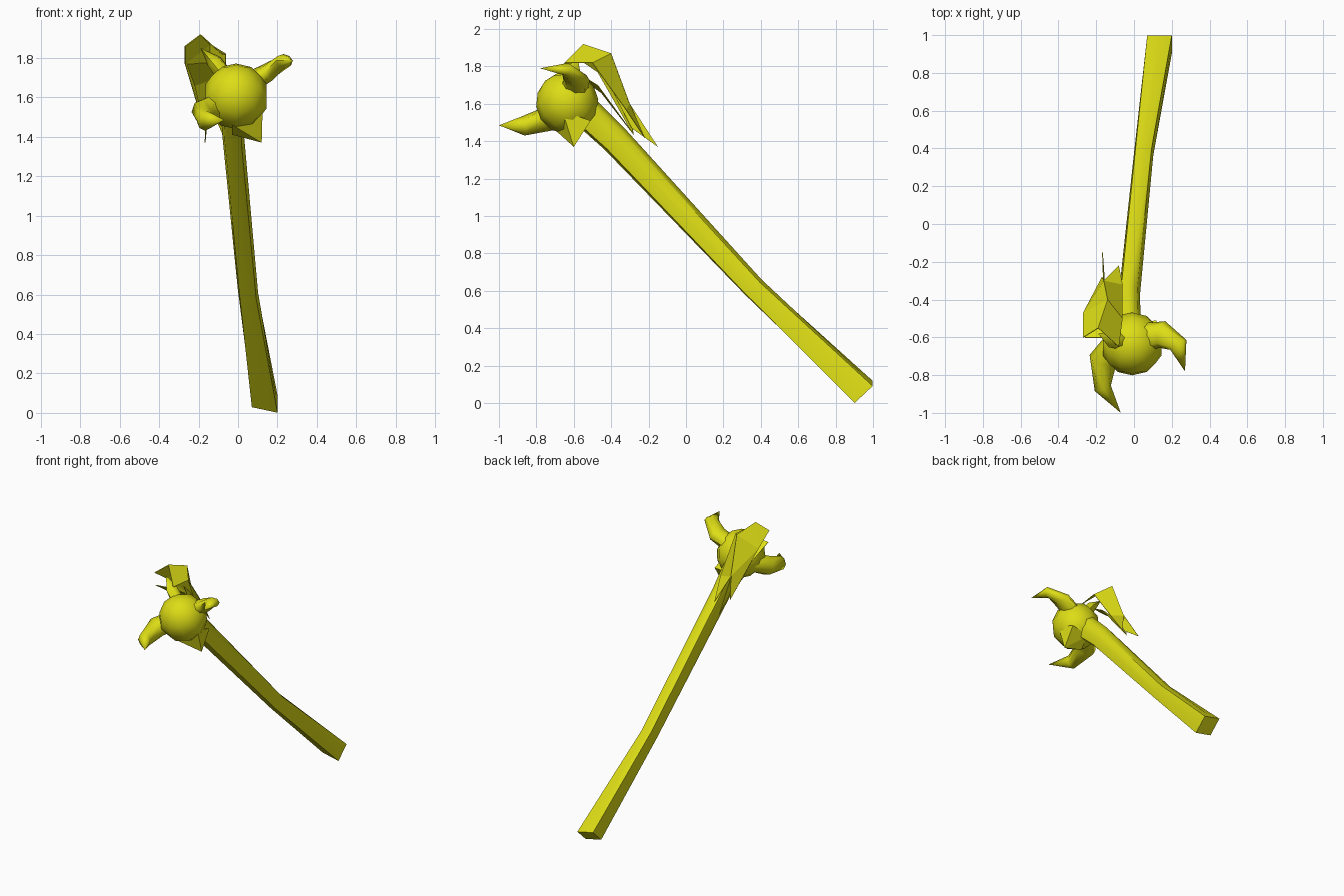
import bpy, bmesh, math
from mathutils import Vector, Matrix

if "Cube" in bpy.data.objects:
    bpy.data.objects.remove(bpy.data.objects["Cube"])

yellow = bpy.data.materials.new("olive_yellow")
yellow.diffuse_color = (0.72, 0.72, 0.008, 1)
yellow.use_nodes = True
yellow.node_tree.nodes["Principled BSDF"].inputs["Base Color"].default_value = yellow.diffuse_color


def finish(name, bm, smooth=None):
    """Turn a bmesh into a coloured object, smooth below the given angle."""
    me = bpy.data.meshes.new(name)
    bm.to_mesh(me)
    bm.free()
    me.materials.append(yellow)
    ob = bpy.data.objects.new(name, me)
    bpy.context.scene.collection.objects.link(ob)
    if smooth:
        bpy.ops.object.select_all(action='DESELECT')
        ob.select_set(True)
        bpy.context.view_layer.objects.active = ob
        bpy.ops.object.shade_smooth_by_angle(angle=math.radians(smooth))
    return ob


def loft(name, rings, tip=None, smooth=50):
    """Skin a list of equal rings, closing the far end flat or to a tip."""
    bm = bmesh.new()
    vs = [[bm.verts.new(p) for p in r] for r in rings]
    n = len(vs[0])
    for a, b in zip(vs, vs[1:]):
        for i in range(n):
            j = (i + 1) % n
            bm.faces.new((a[i], a[j], b[j], b[i]))
    bm.faces.new(vs[0][::-1])
    if tip:
        t = bm.verts.new(tip)
        for i in range(n):
            bm.faces.new((vs[-1][i], vs[-1][(i + 1) % n], t))
    else:
        bm.faces.new(vs[-1])
    bmesh.ops.recalc_face_normals(bm, faces=bm.faces)
    return finish(name, bm, smooth)


def horn(name, path, tip, n=8):
    """Tapering bent horn; path holds (centre, width radius, height radius)."""
    cs = [Vector(p[0]) for p in path] + [Vector(tip)]
    rings = []
    for k, (_, rw, rh) in enumerate(path):
        d = (cs[k + 1] - cs[max(k - 1, 0)]).normalized()
        side = d.cross(Vector((0, 0, 1))).normalized()
        up = side.cross(d)
        rings.append([cs[k] + side * rw * math.cos(t) + up * rh * math.sin(t)
                      for t in (2 * math.pi * i / n for i in range(n))])
    loft(name, rings, tip, 60)


def sheet(name, verts, faces):
    """Thin flat-faced blade."""
    bm = bmesh.new()
    vs = [bm.verts.new(v) for v in verts]
    for f in faces:
        bm.faces.new([vs[i] for i in f])
    bmesh.ops.recalc_face_normals(bm, faces=bm.faces)
    ob = finish(name, bm)
    mod = ob.modifiers.new("thickness", 'SOLIDIFY')
    mod.thickness = 0.004


# Staff: square butt, narrow middle, rounded neck
u, v = Vector((0, 0.048, 0.045)), Vector((-0.065, 0, 0.014))
rings = []
for c, su, sv, roundness in (((0.135, 0.95, 0.06), 1.0, 1.0, 0.0),
                             ((0.05, 0.36, 0.62), 0.86, 0.75, 0.6),
                             ((-0.025, -0.38, 1.41), 1.1, 0.8, 0.8),
                             ((-0.025, -0.56, 1.58), 1.2, 0.9, 0.8)):
    ring = []
    for i in range(8):
        a = i * math.pi / 4
        x, y = math.cos(a), math.sin(a)
        k = (1 / max(abs(x), abs(y))) * (1 - roundness) + 1.1 * roundness
        ring.append(Vector(c) + u * x * k * su + v * y * k * sv)
    rings.append(ring)
loft("staff", rings)

# Rounded head, poles in line with the staff
bm = bmesh.new()
axis = Vector((0, -0.7, 0.7)).to_track_quat('Z', 'Y').to_matrix().to_4x4()
bmesh.ops.create_uvsphere(
    bm, u_segments=10, v_segments=7, radius=0.167,
    matrix=Matrix.Translation((-0.01, -0.635, 1.605)) @ axis)
finish("head", bm, 60)

# Two horns curving forward
horn("right_horn", [((0.05, -0.60, 1.67), 0.075, 0.055),
                    ((0.15, -0.585, 1.725), 0.072, 0.047),
                    ((0.235, -0.64, 1.785), 0.05, 0.035)], (0.27, -0.78, 1.79))
horn("left_horn", [((-0.07, -0.62, 1.57), 0.08, 0.07),
                   ((-0.165, -0.72, 1.525), 0.075, 0.068),
                   ((-0.165, -0.87, 1.482), 0.045, 0.052)], (-0.07, -1.0, 1.485))

# Pointed jaw under the head
bm = bmesh.new()
for p in ((0.125, -0.66, 1.56), (0.12, -0.51, 1.51), (0.12, -0.60, 1.37),
          (-0.03, -0.70, 1.46), (-0.03, -0.60, 1.41), (-0.03, -0.53, 1.49)):
    bm.verts.new(p)
bmesh.ops.convex_hull(bm, input=bm.verts[:])
bmesh.ops.recalc_face_normals(bm, faces=bm.faces)
finish("jaw", bm)

# Stub holding the crest
horn("crest_stub", [((-0.06, -0.62, 1.70), 0.045, 0.045),
                    ((-0.12, -0.61, 1.78), 0.045, 0.04)], (-0.19, -0.58, 1.85), 6)

# Crest blades sweeping back and down
sheet("crest_top", [(-0.08, -0.65, 1.82), (-0.19, -0.55, 1.92),
                    (-0.06, -0.50, 1.82), (-0.14, -0.40, 1.87),
                    (-0.06, -0.32, 1.57), (-0.16, -0.30, 1.60),
                    (-0.08, -0.22, 1.42)],
      [(0, 1, 3, 2), (2, 3, 5, 4), (4, 5, 6)])
sheet("crest_side", [(-0.19, -0.55, 1.92), (-0.27, -0.60, 1.86),
                     (-0.27, -0.47, 1.77), (-0.14, -0.40, 1.87),
                     (-0.16, -0.30, 1.60), (-0.17, -0.28, 1.435)],
      [(0, 1, 2), (0, 2, 3), (2, 4, 3), (2, 5, 4)])
sheet("crest_tail", [(-0.155, -0.42, 1.72), (-0.16, -0.30, 1.60),
                     (-0.165, -0.15, 1.37), (-0.155, -0.29, 1.47)],
      [(0, 1, 2, 3)])
sheet("crest_inner", [(-0.14, -0.60, 1.78), (-0.26, -0.60, 1.77),
                      (-0.22, -0.45, 1.66), (-0.11, -0.47, 1.70),
                      (-0.17, -0.28, 1.44)],
      [(0, 1, 2, 3), (3, 2, 4)])
